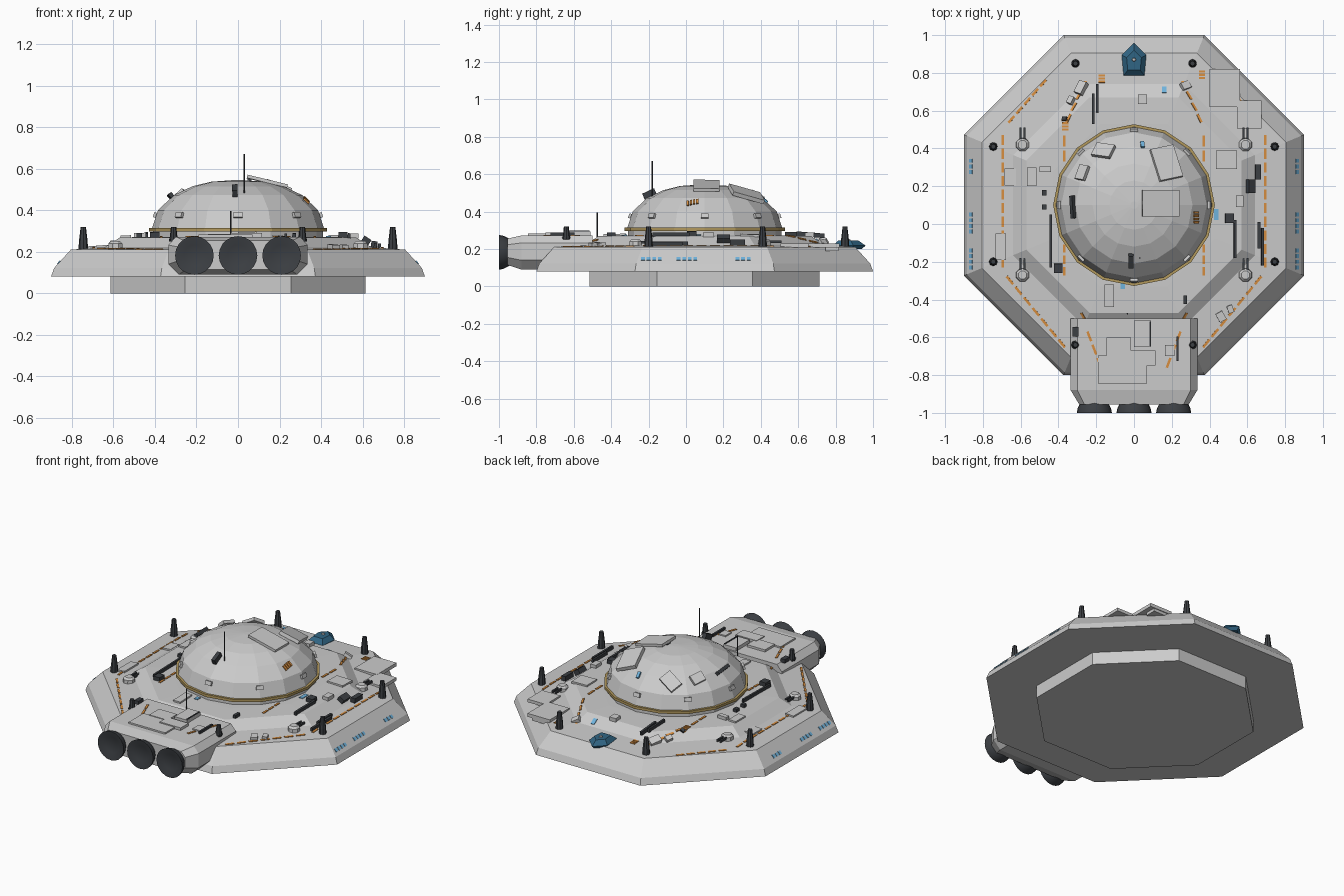
import bpy, bmesh, math
from mathutils import Vector

def material(name, rgb):
    m = bpy.data.materials.new(name)
    m.diffuse_color = (*rgb, 1)
    return m

HULL = material("light_grey", (0.60, 0.60, 0.60))
DARK = material("charcoal", (0.045, 0.05, 0.057))
ORANGE = material("orange", (0.68, 0.27, 0.05))
GOLD = material("gold", (0.45, 0.32, 0.11))
SKY = material("window_blue", (0.16, 0.45, 0.72))
TEAL = material("shuttle_blue", (0.03, 0.13, 0.23))
CY = 0.1  # hull centre in y

def finish(name, bm, mat, smooth=False):
    bmesh.ops.recalc_face_normals(bm, faces=bm.faces)
    me = bpy.data.meshes.new(name)
    bm.to_mesh(me)
    bm.free()
    me.materials.append(mat)
    ob = bpy.data.objects.new(name, me)
    bpy.context.collection.objects.link(ob)
    if smooth:
        bpy.context.view_layer.objects.active = ob
        ob.select_set(True)
        bpy.ops.object.shade_smooth_by_angle(angle=math.radians(40))
        ob.select_set(False)
    return ob

def loft(name, rings, mat, smooth=False):
    bm = bmesh.new()
    rows = [[bm.verts.new(p) for p in r] for r in rings]
    n = len(rows[0])
    for a, b in zip(rows, rows[1:]):
        for i in range(n):
            bm.faces.new((a[i], a[(i + 1) % n], b[(i + 1) % n], b[i]))
    bm.faces.new(rows[0])
    bm.faces.new(rows[-1])
    return finish(name, bm, mat, smooth)

def circle(r, z, n, c=(0, CY), off=0.0):
    return [(c[0] + r * math.cos(off + math.tau * i / n),
             c[1] + r * math.sin(off + math.tau * i / n), z) for i in range(n)]

def octagon(a, z):
    return circle(a / math.cos(math.pi / 8), z, 8, off=math.pi / 8)

# Stepped octagonal hull
loft("lower_base", [octagon(0.615, 0), octagon(0.615, 0.09)], HULL)
HULL_P = [(0.9, 0.08), (0.885, 0.122), (0.805, 0.21), (0.64, 0.222), (0.57, 0.268), (0.43, 0.272)]
loft("main_hull", [octagon(a, z) for a, z in HULL_P], HULL)

# Dome with collar and gold trim
DOME_P = [(0.415, 0.31), (0.385, 0.40), (0.31, 0.472), (0.22, 0.515), (0.13, 0.537), (0.02, 0.545)]
loft("dome_collar", [circle(0.41, z, 16) for z in (0.26, 0.30)], HULL)
loft("gold_ring", [circle(0.428, z, 16) for z in (0.297, 0.314)], GOLD)
loft("dome", [circle(r, z, 16) for r, z in DOME_P], HULL)

def interp(profile, d):
    for (a, za), (b, zb) in zip(profile, profile[1:]):
        if b <= d <= a:
            return za + (zb - za) * (a - d) / (a - b)
    return profile[-1][1] if d < profile[-1][0] else profile[0][1]

def height(x, y):
    """Height of the upper surface at a plan position."""
    if abs(x) < 0.325 and y < -0.54:
        return 0.272
    r = math.hypot(x, y - CY)
    if r < 0.41:
        return interp(DOME_P, r * 0.99)
    ax, ay = abs(x), abs(y - CY)
    return interp(HULL_P, max(ax, ay, (ax + ay) / math.sqrt(2)))

def add_box(bm, c, u, v, n, w, l, h):
    vs = [bm.verts.new(c + u * (sx * w / 2) + v * (sy * l / 2) + n * (h if t else -0.004))
          for t in (0, 1) for sx, sy in ((-1, -1), (1, -1), (1, 1), (-1, 1))]
    for f in ((0, 1, 2, 3), (4, 5, 6, 7), (0, 1, 5, 4), (1, 2, 6, 5), (2, 3, 7, 6), (3, 0, 4, 7)):
        bm.faces.new([vs[i] for i in f])

def fit_box(bm, x, y, w, l, h, rot=0.0, flat=False):
    """Box lying on the surface, turned by rot degrees in plan."""
    e = 0.006
    n = Vector((0, 0, 1))
    if not flat:
        n = Vector(((height(x - e, y) - height(x + e, y)) / (2 * e),
                    (height(x, y - e) - height(x, y + e)) / (2 * e), 1)).normalized()
    a = math.radians(rot)
    v = Vector((-math.sin(a), math.cos(a), 0))
    v = (v - n * v.dot(n)).normalized()
    add_box(bm, Vector((x, y, height(x, y))), v.cross(n), v, n, w, l, h)

def boxes(name, mat, items):
    bm = bmesh.new()
    for it in items:
        fit_box(bm, *it)
    finish(name, bm, mat)

# Engine block and three bells
def section(y, w, z0, z1, c):
    return [(-w, y, z0 + c), (-w + c, y, z0), (w - c, y, z0), (w, y, z0 + c),
            (w, y, z1 - c * 0.8), (w - c * 0.7, y, z1), (-w + c * 0.7, y, z1), (-w, y, z1 - c * 0.8)]

loft("engine_block", [section(-0.5, 0.335, 0.09, 0.272, 0.05), section(-0.88, 0.335, 0.09, 0.272, 0.05),
                      section(-0.955, 0.29, 0.115, 0.255, 0.04)], HULL)
BELL = [(0.045, -0.915), (0.07, -0.94), (0.088, -0.975), (0.093, -1.0), (0.085, -1.0), (0.05, -0.985)]
for x in (-0.21, 0, 0.21):
    loft("engine_bell", [[(x + p, y, 0.182 + q) for p, q, _ in circle(r, 0, 20, (0, 0))]
                         for r, y in BELL], DARK, True)

# Pylons and twin-barrel turrets, mirrored left and right
for s in (-1, 1):
    for x, y in ((0.31, 0.85), (0.745, 0.41), (0.745, -0.2), (0.31, -0.64)):
        z = height(s * x, y)
        loft("pylon", [circle(r, h, 8, (s * x, y)) for r, h in
                       ((0.023, z - 0.01), (0.021, 0.25), (0.015, 0.30), (0.013, 0.32))], DARK)
    for y in (0.42, -0.27):
        z, c = height(s * 0.59, y), (s * 0.59, y)
        loft("turret", [circle(r, h, 8, c, math.pi / 8) for r, h in
                        ((0.038, z - 0.02), (0.036, z + 0.02), (0.024, z + 0.032))], HULL)
        bm = bmesh.new()
        for dx in (-0.011, 0.011):
            add_box(bm, Vector((c[0] + dx, y + 0.055, z + 0.015)), Vector((1, 0, 0)),
                    Vector((0, 1, 0)), Vector((0, 0, 1)), 0.011, 0.07, 0.009)
        finish("turret_barrels", bm, DARK)

# Docked shuttle
def hull5(k, z):
    return [(k * x, 0.86 + k * y, z) for x, y in
            ((-0.055, -0.075), (0.055, -0.075), (0.065, 0.035), (0, 0.1), (-0.065, 0.035))]
loft("shuttle", [hull5(0.8, 0.2), hull5(1, 0.218), hull5(0.6, 0.246)], TEAL)
loft("shuttle_canopy", [circle(r, z, 6, (0, 0.87)) for r, z in ((0.014, 0.24), (0.008, 0.254))], HULL)

# Antennas
for name, x, y, z0, z1 in (("tall_antenna", 0.03, -0.18, 0.42, 0.67), ("short_antenna", -0.035, -0.475, 0.25, 0.395)):
    loft(name, [circle(0.004, z, 6, (x, y)) for z in (z0, z1)], DARK)

# Orange dashed guide lines
def dashes(p, q, step=0.07):
    (x0, y0), (x1, y1) = p, q
    d = math.hypot(x1 - x0, y1 - y0)
    n = max(1, round(d / step))
    rot = math.degrees(math.atan2(-(x1 - x0), y1 - y0))
    return [(x0 + (x1 - x0) * (i + 0.5) / n, y0 + (y1 - y0) * (i + 0.5) / n,
             0.013, d / n * 0.74, 0.004, rot) for i in range(n)]

lines = []
for s in (-1, 1):
    for a, b in (((0.695, -0.24), (0.695, 0.48)), ((0.46, 0.77), (0.67, 0.53)),
                 ((0.68, -0.27), (0.36, -0.66)), ((0.37, 0.32), (0.37, 0.48)),
                 ((0.37, -0.28), (0.37, -0.10)), ((0.36, 0.53), (0.25, 0.77)),
                 ((0.28, -0.46), (0.25, -0.53)), ((0.25, -0.56), (0.17, -0.77))):
        lines += dashes((s * a[0], a[1]), (s * b[0], b[1]))
boxes("guide_dashes", ORANGE, lines)

# Small coloured markings made of short bars
def bars(x, y, n=3, w=0.034):
    return [(x, y + (i - (n - 1) / 2) * 0.017, w, 0.011, 0.004) for i in range(n)]
boxes("orange_marks", ORANGE, bars(-0.17, 0.77) + bars(0.36, 0.79) + bars(-0.365, 0.525, 4) + bars(0.33, 0.035, 4))
boxes("blue_marks", SKY, [(0.16, 0.71, 0.025, 0.04, 0.004), (0.435, 0.05, 0.024, 0.06, 0.004),
                          (0.045, 0.42, 0.02, 0.04, 0.006), (-0.06, -0.33, 0.024, 0.03, 0.004)])

# Side window rows
boxes("side_windows", SKY, [(s * 0.862, y + i * 0.03, 0.022, 0.02, 0.004) for s in (-1, 1)
      for y, k in ((-0.23, 4), (-0.04, 4), (0.275, 3)) for i in range(k)])

# Dome vents, plates and fittings
boxes("dome_vents", HULL, [(0.397 * math.sin(k * math.pi / 4), CY + 0.397 * math.cos(k * math.pi / 4),
                            0.042, 0.025, 0.01, -45 * k) for k in range(8)])
boxes("dome_plates", HULL, [(-0.16, 0.385, 0.11, 0.08, 0.016, -8), (0.17, 0.32, 0.13, 0.18, 0.018, 12),
                            (-0.27, 0.27, 0.06, 0.08, 0.016, -10), (0.14, 0.11, 0.2, 0.14, 0.012)])
boxes("dome_fittings", DARK, [(-0.015, -0.19, 0.025, 0.07, 0.03), (-0.32, 0.09, 0.02, 0.12, 0.018, 5),
                              (0.055, 0.11, 0.02, 0.03, 0.022)])

# Raised deck panels
boxes("deck_panels", HULL, [
    (0.48, 0.72, 0.16, 0.2, 0.018, 0, True), (0.48, 0.78, 0.1, 0.07, 0.022, 0, True),
    (0.61, 0.58, 0.13, 0.15, 0.016, 0, True), (0.49, 0.34, 0.11, 0.1, 0.01),
    (-0.655, 0.25, 0.06, 0.09, 0.01), (-0.705, -0.12, 0.055, 0.14, 0.01),
    (-0.54, 0.25, 0.05, 0.1, 0.01), (-0.13, -0.38, 0.05, 0.12, 0.01),
    (-0.06, -0.77, 0.26, 0.15, 0.01), (-0.08, -0.65, 0.13, 0.1, 0.014), (0.04, -0.71, 0.15, 0.08, 0.017),
    (0.045, -0.58, 0.09, 0.14, 0.022), (0.19, -0.67, 0.05, 0.06, 0.008)])

# Greebles: light boxes, then dark boxes and pipes
boxes("deck_boxes", HULL, [
    (-0.275, 0.715, 0.045, 0.07, 0.03, -20), (-0.33, 0.65, 0.03, 0.04, 0.025, -20),
    (0.045, 0.66, 0.045, 0.05, 0.02), (0.46, -0.49, 0.04, 0.05, 0.02, 30),
    (0.51, -0.45, 0.03, 0.04, 0.02, 20), (-0.47, 0.29, 0.06, 0.03, 0.02),
    (0.56, 0.12, 0.04, 0.06, 0.02), (0.27, 0.73, 0.05, 0.04, 0.02, 20)])
boxes("dark_boxes", DARK, [
    (0.505, 0.03, 0.045, 0.05, 0.025), (-0.4, -0.235, 0.045, 0.05, 0.025),
    (0.61, 0.2, 0.04, 0.07, 0.03), (0.655, 0.275, 0.03, 0.08, 0.03),
    (0.27, -0.4, 0.018, 0.045, 0.02), (-0.475, 0.165, 0.025, 0.03, 0.02),
    (-0.475, 0.09, 0.025, 0.025, 0.02), (-0.31, -0.57, 0.03, 0.05, 0.02),
    (-0.22, -0.525, 0.025, 0.02, 0.02), (-0.365, 0.555, 0.025, 0.02, 0.015)])
boxes("dark_pipes", DARK, [
    (-0.215, 0.61, 0.012, 0.16, 0.02), (-0.195, 0.665, 0.014, 0.15, 0.02),
    (0.535, -0.08, 0.014, 0.2, 0.02), (0.68, -0.12, 0.014, 0.2, 0.02), (0.66, -0.06, 0.014, 0.14, 0.02),
    (-0.44, -0.09, 0.012, 0.28, 0.02), (0.23, -0.66, 0.012, 0.13, 0.015), (0.085, -0.58, 0.008, 0.13, 0.026)])
